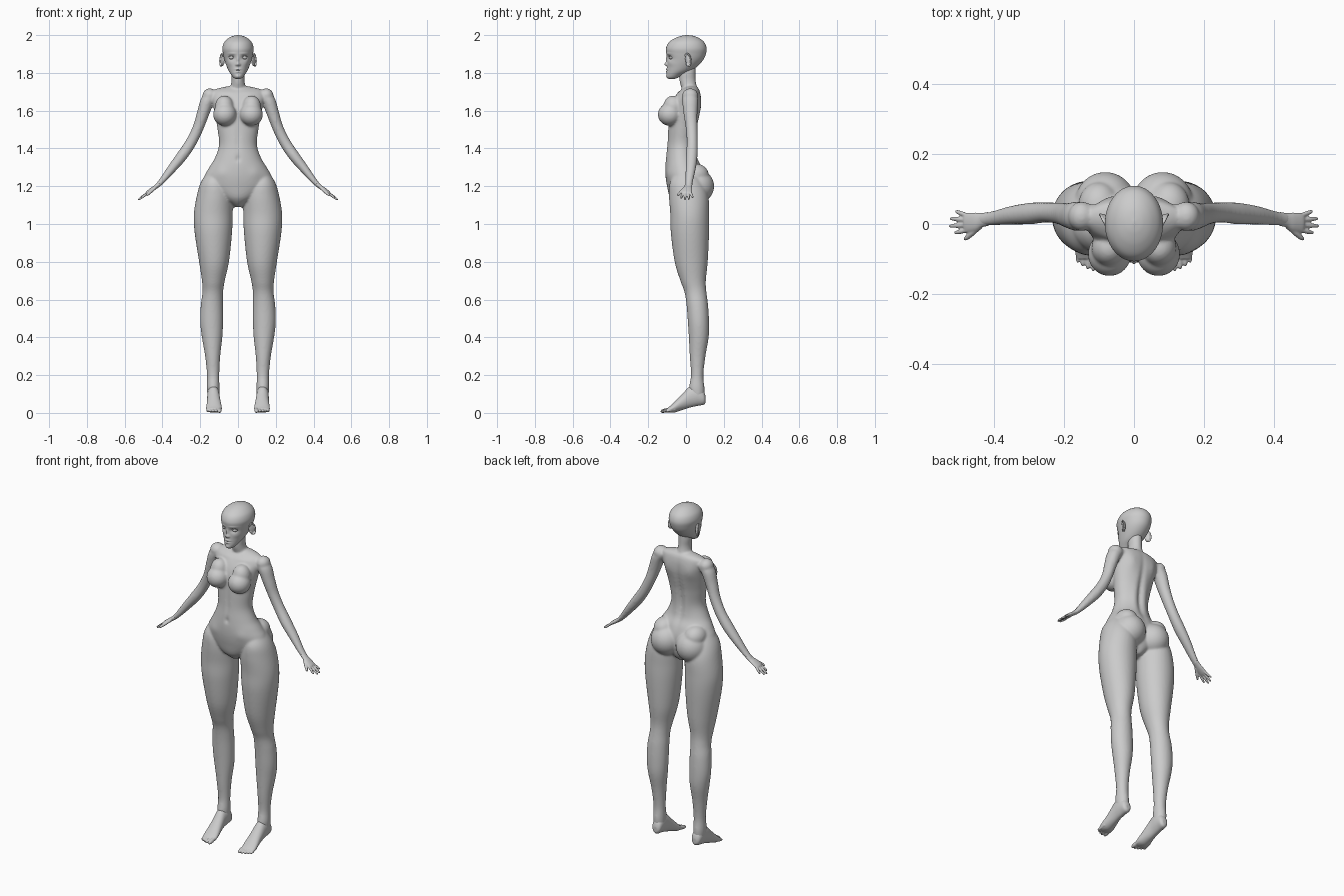
import bpy, bmesh, math
from mathutils import Vector, Matrix

X, Y, Z = Vector((1, 0, 0)), Vector((0, 1, 0)), Vector((0, 0, 1))


def spline(rows, steps):
    # Catmull-Rom interpolation of table rows
    out, n = [], len(rows)
    for i in range(n - 1):
        p = [rows[max(i - 1, 0)], rows[i], rows[i + 1], rows[min(i + 2, n - 1)]]
        for k in range(steps):
            t = k / steps
            out.append([0.5 * (2 * b + (c - a) * t + (2 * a - 5 * b + 4 * c - d) * t * t
                               + (3 * b - a - 3 * c + d) * t ** 3) for a, b, c, d in zip(*p)])
    return out + [list(rows[-1])]


def loft(bm, rows, u, v, seg=48, steps=5):
    # skin elliptical sections: x, y, z, radius along u, radius along v
    rings = []
    for x, y, z, a, b in spline(rows, steps):
        c = Vector((x, y, z))
        rings.append([bm.verts.new(c + u * (a * math.cos(2 * math.pi * i / seg))
                                   + v * (b * math.sin(2 * math.pi * i / seg))) for i in range(seg)])
    for r, s in zip(rings, rings[1:]):
        for i in range(seg):
            j = (i + 1) % seg
            bm.faces.new((r[i], r[j], s[j], s[i]))
    bm.faces.new(rings[0][::-1])
    bm.faces.new(rings[-1])


def stack(bm, rows, **kw):
    # horizontal sections: z, x min, x max, y front, y back
    loft(bm, [((l + r) / 2, (f + k) / 2, z, (r - l) / 2, (k - f) / 2) for z, l, r, f, k in rows], X, Y, **kw)


def ball(bm, c, r, rot=Matrix()):
    m = Matrix.Translation(c) @ rot @ Matrix.Diagonal((*r, 1))
    bmesh.ops.create_uvsphere(bm, u_segments=32, v_segments=20, radius=1, matrix=m)


def digit(bm, a, b, r):
    # tapered finger or toe with a rounded tip
    a, b = Vector(a), Vector(b)
    d = (b - a).normalized()
    u = d.cross(Z).normalized()
    prof = [(0, 1), (.35, .95), (.5, 1), (.8, .85), (.93, .6), (1, .1)]
    loft(bm, [(*a.lerp(b, t), r * s, r * s) for t, s in prof], u, d.cross(u), seg=16, steps=3)


def bump(bm, side, bumps):
    # gaussian relief on the front (-1) or back (+1): x, z, width, height, amount
    for w in bm.verts:
        if w.co.y * side > 0.005:
            x, z = abs(w.co.x), w.co.z
            w.co.y += side * sum(h * math.exp(-((x - bx) / sx) ** 2 - ((z - bz) / sz) ** 2)
                                 for bx, bz, sx, sz, h in bumps)


def finish(name, bm, voxel=0, smooth=0, mirror=True):
    bmesh.ops.recalc_face_normals(bm, faces=bm.faces)
    me = bpy.data.meshes.new(name)
    bm.to_mesh(me)
    bm.free()
    for p in me.polygons:
        p.use_smooth = True
    ob = bpy.data.objects.new(name, me)
    bpy.context.collection.objects.link(ob)
    if mirror:
        ob.modifiers.new("mirror", 'MIRROR').use_mirror_merge = False
    if voxel:
        m = ob.modifiers.new("fuse", 'REMESH')
        m.mode, m.voxel_size, m.use_smooth_shade = 'VOXEL', voxel, True
        s = ob.modifiers.new("soften", 'SMOOTH')
        s.factor, s.iterations = 0.5, smooth
    return ob


# torso
bm = bmesh.new()
torso = [(1.09, .02, -.03, .05), (1.105, .04, -.055, .07), (1.14, .10, -.085, .09), (1.2, .17, -.1, .1),
         (1.25, .178, -.108, .1), (1.3, .152, -.11, .085), (1.35, .122, -.107, .06), (1.42, .1, -.1, .05),
         (1.5, .108, -.096, .058), (1.56, .118, -.092, .07), (1.62, .13, -.085, .08), (1.67, .143, -.062, .08),
         (1.705, .135, -.033, .073), (1.722, .09, -.012, .063), (1.73, .045, 0, .05)]
stack(bm, [(z, -w, w, f, k) for z, w, f, k in torso], seg=96)
bump(bm, 1, [(0, 1.48, .016, .16, -.012), (.075, 1.63, .035, .05, .008), (.035, 1.42, .02, .08, .005)])
bump(bm, -1, [(0, 1.345, .008, .013, -.012), (0, 1.45, .012, .09, -.005), (.09, 1.27, .03, .03, .004),
              (.06, 1.695, .05, .01, .005)])

# neck
stack(bm, [(1.67, -.065, .065, 0, .07), (1.715, -.044, .044, -.022, .06), (1.76, -.034, .034, -.035, .051),
           (1.8, -.035, .035, -.035, .05), (1.84, -.03, .03, -.03, .05)])

# legs
stack(bm, [(1.28, .09, .16, -.05, .05), (1.22, .055, .197, -.085, .09), (1.15, .03, .218, -.09, .118),
           (1.05, .028, .234, -.083, .122), (.95, .032, .229, -.08, .122), (.8, .048, .206, -.06, .115),
           (.7, .07, .191, -.03, .105), (.64, .079, .188, -.008, .108), (.57, .079, .197, .003, .117),
           (.48, .079, .2, .01, .122), (.4, .083, .191, .015, .12), (.3, .094, .174, .02, .103),
           (.2, .099, .164, .026, .092), (.13, .098, .165, .016, .098), (.08, .1, .16, .03, .095)])

# seat and bust volumes
ball(bm, (.082, .058, 1.2), (.088, .091, .09))
ball(bm, (.1, .05, 1.26), (.06, .07, .06))
ball(bm, (.07, -.086, 1.58), (.062, .063, .06))
ball(bm, (.072, -.068, 1.62), (.05, .052, .06))

# arms and shoulders
loft(bm, [(.12, .022, 1.688, .035, .026), (.16, .022, 1.655, .042, .036), (.187, .024, 1.58, .036, .033),
          (.213, .03, 1.505, .031, .029), (.25, .033, 1.43, .029, .029), (.297, .03, 1.36, .031, .029),
          (.35, .025, 1.293, .027, .024), (.405, .016, 1.225, .021, .016), (.44, .012, 1.192, .02, .012)],
     Y, Vector((.87, 0, .49)), seg=32)
ball(bm, (.15, .022, 1.68), (.038, .042, .038))
finish("body", bm, .006, 8)

# hands
bm = bmesh.new()
loft(bm, [(.415, .015, 1.213, .02, .013), (.435, .011, 1.197, .021, .011), (.455, .006, 1.183, .027, .011),
          (.478, .004, 1.167, .028, .009), (.486, .004, 1.161, .022, .006)], Y, Vector((.57, 0, .82)), seg=32)
for y0, x1, y1, z1 in [(-.017, .515, -.026, 1.134), (-.003, .53, -.006, 1.126),
                       (.011, .528, .016, 1.128), (.023, .512, .037, 1.138)]:
    digit(bm, (.474, y0, 1.169), (x1, y1, z1), .0068)
digit(bm, (.44, -.006, 1.19), (.486, -.046, 1.15), .0085)
finish("hands", bm, .003, 3)

# feet
bm = bmesh.new()
foot = [(.104, .128, .055, .088, .012), (.093, .129, .043, .115, .026), (.06, .13, .037, .15, .032),
        (.02, .13, .028, .14, .033), (-.02, .128, .015, .1, .036), (-.06, .127, .002, .06, .041),
        (-.085, .127, .001, .036, .041), (-.1, .127, .003, .024, .036)]
loft(bm, [(x, y, (b + t) / 2, w, (t - b) / 2) for y, x, b, t, w in foot], X, Z, seg=32)
for x0, x1, y1, r in [(.098, .098, -.135, .0115), (.115, .116, -.136, .008), (.13, .132, -.13, .008),
                      (.144, .147, -.122, .0075), (.157, .161, -.112, .007)]:
    digit(bm, (x0, y1 + .055, .019), (x1, y1, .007), r)
finish("feet", bm, .003, 3)

# head with facial relief
bm = bmesh.new()
head = [(1.768, .012, -.09, -.06), (1.775, .024, -.099, -.04), (1.79, .036, -.102, -.015), (1.812, .05, -.101, .03),
        (1.84, .062, -.1, .066), (1.87, .072, -.1, .092), (1.9, .079, -.104, .105), (1.93, .083, -.106, .109),
        (1.96, .074, -.092, .098), (1.982, .053, -.062, .073), (1.995, .028, -.028, .043), (2.0, .003, 0, .01)]
stack(bm, [(z, -w, w, f, k) for z, w, f, k in head], seg=128, steps=10)
bump(bm, -1, [(.033, 1.88, .017, .013, -.010), (0, 1.846, .009, .009, .014), (0, 1.868, .006, .016, .007),
              (.01, 1.843, .005, .005, .004), (0, 1.819, .014, .0045, .006), (0, 1.806, .012, .005, .005),
              (0, 1.8125, .017, .0018, -.003), (0, 1.781, .014, .008, .004), (.045, 1.85, .015, .015, .003),
              (.033, 1.902, .02, .005, .003)])
finish("head", bm, mirror=False)

# eyes with upper lids
bm = bmesh.new()
ball(bm, (.033, -.076, 1.881), (.016, .014, .010))
loft(bm, [(.017, -.086, 1.879, .001, .001), (.025, -.09, 1.887, .002, .002), (.034, -.089, 1.891, .002, .002),
          (.043, -.084, 1.889, .002, .002), (.051, -.075, 1.883, .001, .001)], Y, Z, seg=12)
finish("eyes", bm)

# ears: dished shell with a rim
bm = bmesh.new()
tilt = Matrix.Rotation(math.radians(-28), 4, 'Z') @ Matrix.Rotation(math.radians(12), 4, 'X')
ball(bm, (.08, .012, 1.868), (.007, .018, .033), tilt)
for i in range(22):
    a = math.radians(-75 + i * 13)
    p = tilt @ Vector((.005, .017 * math.sin(a + .6), .033 * math.cos(a + .6)))
    ball(bm, p + Vector((.083, .013, 1.869)), (.0045,) * 3)
finish("ears", bm, .0025, 4)
